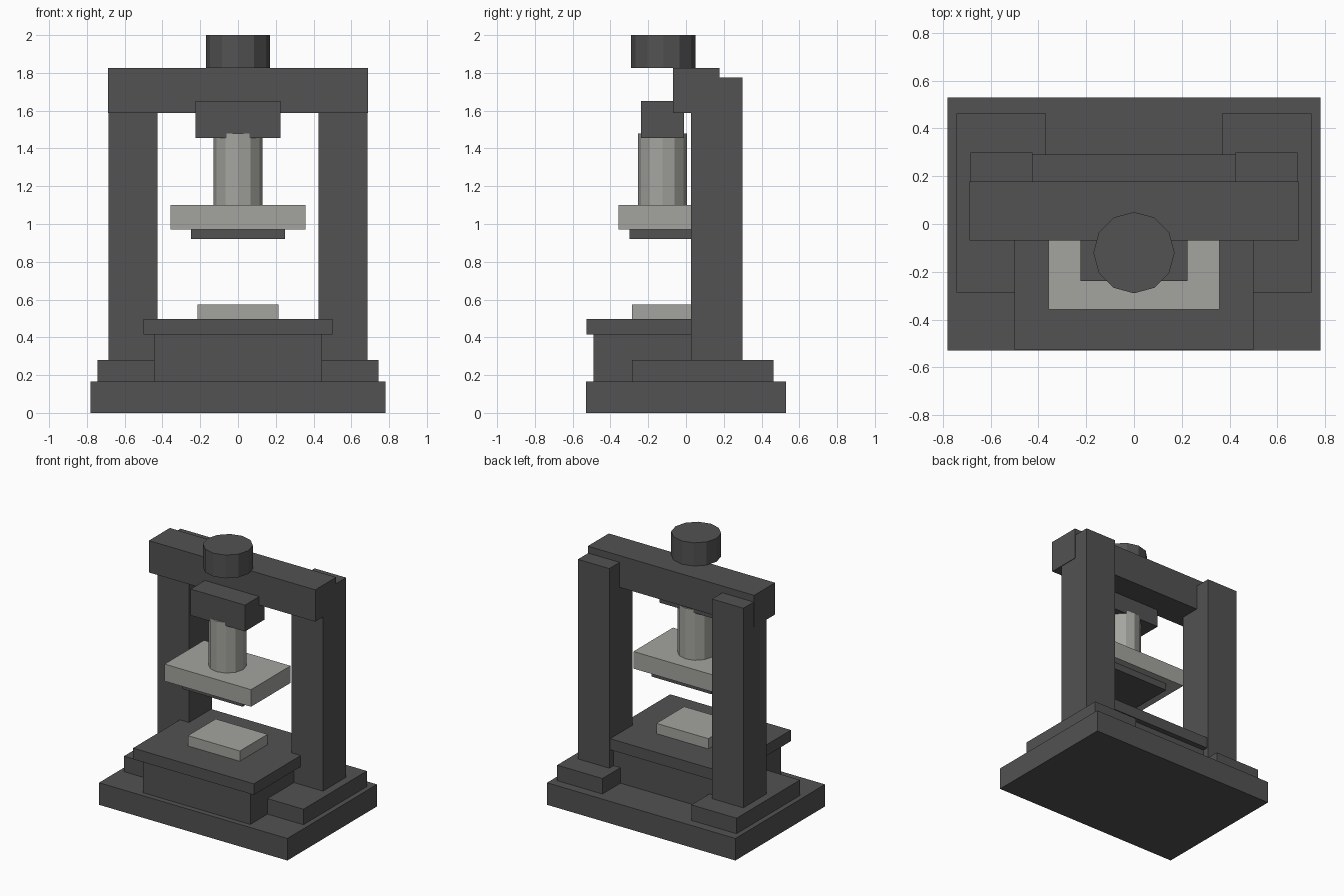
import bpy, bmesh, math
from mathutils import Matrix, Vector

if "Cube" in bpy.data.objects:
    bpy.data.objects.remove(bpy.data.objects["Cube"])


def material(name, rgb):
    m = bpy.data.materials.new(name)
    m.diffuse_color = (*rgb, 1)
    m.use_nodes = True
    m.node_tree.nodes["Principled BSDF"].inputs["Base Color"].default_value = m.diffuse_color
    return m


DARK = material("dark grey paint", (0.085, 0.085, 0.085))
STEEL = material("light steel", (0.37, 0.37, 0.345))


def finish(name, bm, mat):
    mesh = bpy.data.meshes.new(name)
    bm.to_mesh(mesh)
    bm.free()
    mesh.materials.append(mat)
    ob = bpy.data.objects.new(name, mesh)
    bpy.context.collection.objects.link(ob)
    return ob


def box(name, x, y, z, mat=DARK):
    """Box spanning the (min, max) range on each axis."""
    bm = bmesh.new()
    size = Vector((x[1] - x[0], y[1] - y[0], z[1] - z[0]))
    mid = Vector((sum(x), sum(y), sum(z))) / 2
    bmesh.ops.create_cube(bm, size=1, matrix=Matrix.Translation(mid) @ Matrix.Diagonal((*size, 1)))
    return finish(name, bm, mat)


def cylinder(name, r, y, z, mat=DARK):
    """Upright twelve-sided cylinder with a corner facing front."""
    bm = bmesh.new()
    bmesh.ops.create_cone(bm, cap_ends=True, segments=12, radius1=r, radius2=r, depth=z[1] - z[0],
                          matrix=Matrix.Translation((0, y, sum(z) / 2)))
    return finish(name, bm, mat)


def wide(half):
    return (-half, half)


# Base and the two-step bed
box("base", wide(0.78), (-0.53, 0.53), (0, 0.165))
box("bed", wide(0.445), (-0.49, 0.25), (0.165, 0.415))
box("table", wide(0.5), (-0.527, 0.29), (0.415, 0.498))
box("anvil_plate", wide(0.215), (-0.285, 0.043), (0.498, 0.575), STEEL)

# Feet and columns on both sides
for side, s in (("left", -1), ("right", 1)):
    box(f"foot_{side}", sorted((s * 0.368, s * 0.743)), (-0.287, 0.463), (0.165, 0.281))
    box(f"column_{side}", sorted((s * 0.425, s * 0.685)), (0.027, 0.3), (0.281, 1.775))

# Crossbeam, top motor and ram guide
box("crossbeam", wide(0.689), (-0.07, 0.178), (1.588, 1.826))
cylinder("top_motor", 0.17, -0.12, (1.826, 2.0))
box("ram_guide", wide(0.225), (-0.239, -0.01), (1.455, 1.652))

# Ram with the moving platen and upper die
cylinder("ram", 0.13, -0.125, (1.1, 1.478), STEEL)
box("platen", wide(0.358), (-0.357, 0.11), (0.972, 1.1), STEEL)
box("upper_die", wide(0.248), (-0.3, 0.055), (0.921, 0.972))
